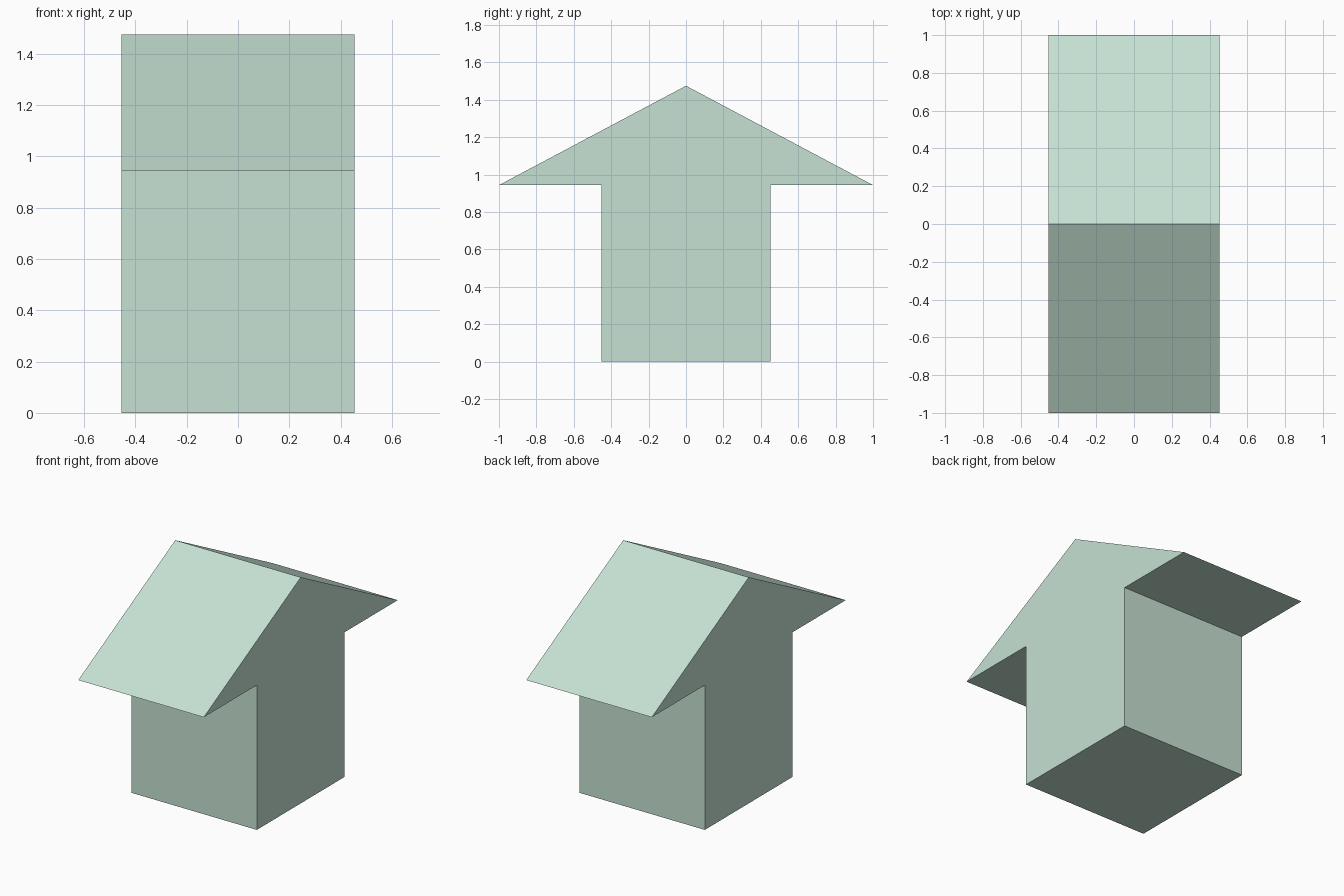
import bpy, bmesh
from mathutils import Vector

if "Cube" in bpy.data.objects:
    bpy.data.objects.remove(bpy.data.objects["Cube"])

HALF = 0.453      # half width of walls, and half length along x
EAVE_Z = 0.944
RIDGE_Z = 1.475

# Single pale green colour
green = bpy.data.materials.new("pale_green")
green.diffuse_color = (0.565, 0.753, 0.651, 1.0)
green.use_nodes = True
green.node_tree.nodes["Principled BSDF"].inputs["Base Color"].default_value = green.diffuse_color

# House body: half of the gable profile, mirrored in y and extruded along x
half_profile = [(HALF, 0), (HALF, EAVE_Z), (1.0, EAVE_Z), (0, RIDGE_Z)]
profile = half_profile + [(-y, z) for y, z in reversed(half_profile[:-1])]

bm = bmesh.new()
end = bm.faces.new([bm.verts.new((-HALF, y, z)) for y, z in profile])
ext = bmesh.ops.extrude_face_region(bm, geom=[end], use_keep_orig=True)
moved = [g for g in ext["geom"] if isinstance(g, bmesh.types.BMVert)]
bmesh.ops.translate(bm, verts=moved, vec=Vector((2 * HALF, 0, 0)))
bmesh.ops.recalc_face_normals(bm, faces=bm.faces[:])

mesh = bpy.data.meshes.new("gabled_house")
bm.to_mesh(mesh)
bm.free()
mesh.materials.append(green)
house = bpy.data.objects.new("gabled_house", mesh)
bpy.context.collection.objects.link(house)
